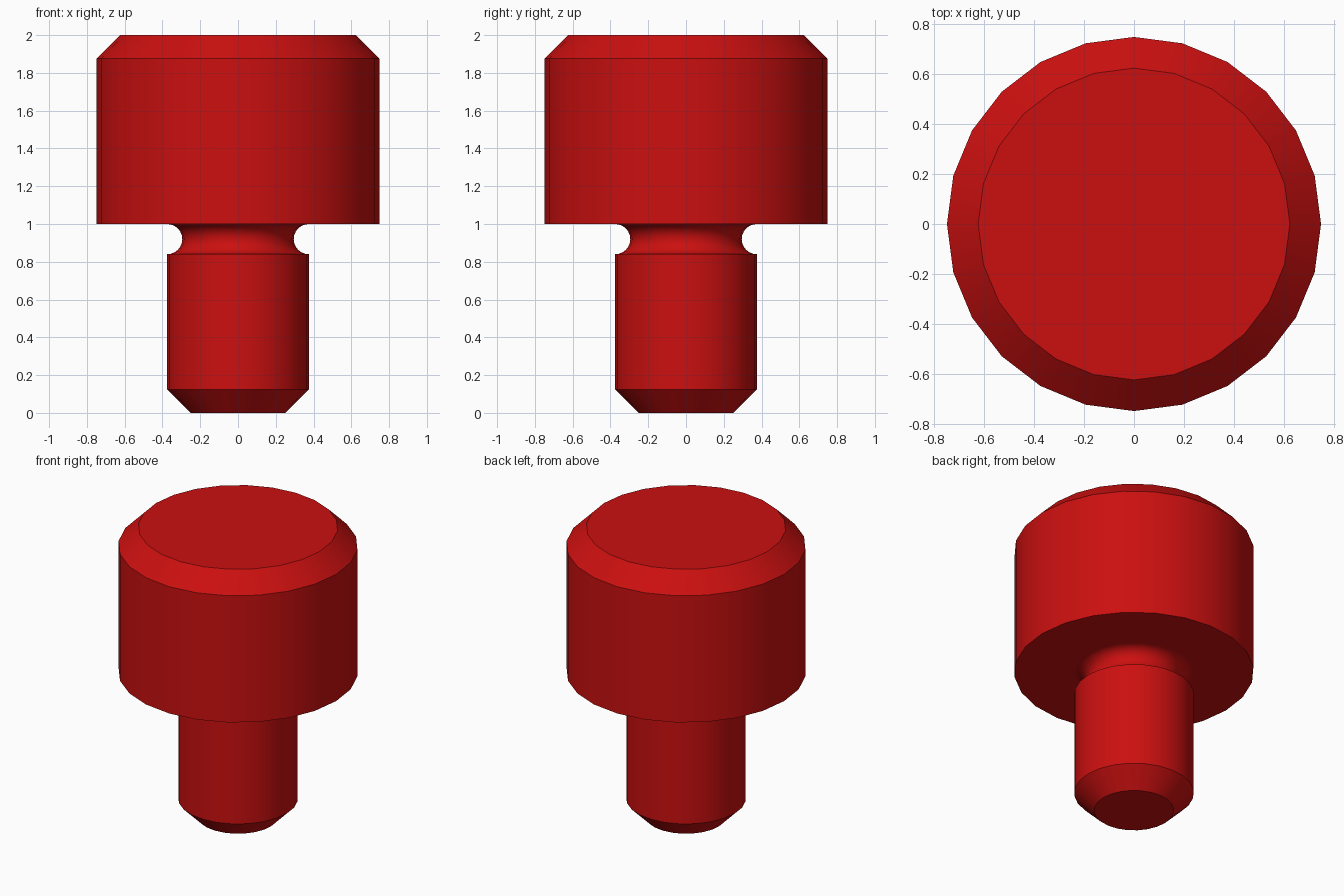
import bpy
import bmesh
import math

cube = bpy.data.objects.get("Cube")
if cube:
    bpy.data.objects.remove(cube, do_unlink=True)

SIDES = 24
HEAD_R, SHANK_R, CHAMFER, GROOVE_R = 0.75, 0.375, 0.125, 0.08
GROOVE_STEPS = 12

# Red material
red = bpy.data.materials.new("red")
red.use_nodes = True
colour = (0.6, 0.005, 0.005, 1.0)
red.diffuse_color = colour
red.node_tree.nodes["Principled BSDF"].inputs["Base Color"].default_value = colour

# Half profile (radius, height): chamfered shank, round undercut, chamfered head
profile = [(SHANK_R - CHAMFER, 0.0), (SHANK_R, CHAMFER)]
for i in range(GROOVE_STEPS + 1):
    a = math.pi * i / GROOVE_STEPS
    profile.append((SHANK_R - GROOVE_R * math.sin(a),
                    1.0 - GROOVE_R - GROOVE_R * math.cos(a)))
profile += [(HEAD_R, 1.0), (HEAD_R, 2.0 - CHAMFER), (HEAD_R - CHAMFER, 2.0)]

# Turn the profile around z and close both ends
bm = bmesh.new()
rings = []
for r, z in profile:
    rings.append([bm.verts.new((r * math.cos(math.tau * k / SIDES),
                                r * math.sin(math.tau * k / SIDES), z))
                  for k in range(SIDES)])
for low, high in zip(rings, rings[1:]):
    for k in range(SIDES):
        n = (k + 1) % SIDES
        bm.faces.new((low[k], low[n], high[n], high[k]))
bm.faces.new(rings[0][::-1])
bm.faces.new(rings[-1])
bmesh.ops.recalc_face_normals(bm, faces=bm.faces)

mesh = bpy.data.meshes.new("headed_pin")
bm.to_mesh(mesh)
bm.free()
mesh.materials.append(red)
pin = bpy.data.objects.new("headed_pin", mesh)
bpy.context.collection.objects.link(pin)

# Smooth round surfaces, crisp chamfer edges, flat underside
bpy.ops.object.select_all(action="DESELECT")
pin.select_set(True)
bpy.context.view_layer.objects.active = pin
bpy.ops.object.shade_smooth_by_angle(angle=math.radians(30))
weighted = pin.modifiers.new("weighted_normals", "WEIGHTED_NORMAL")
weighted.keep_sharp = True
